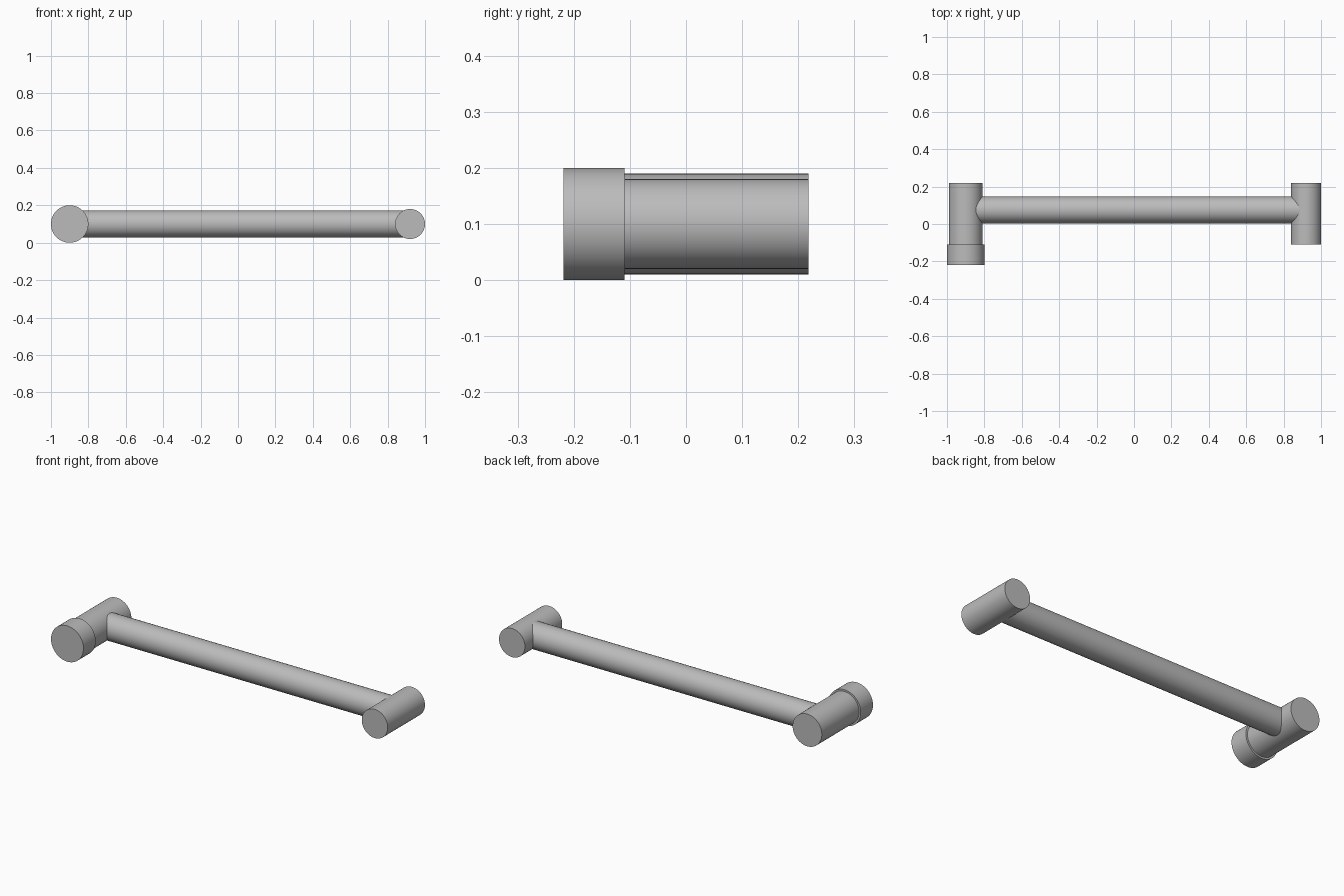
import bpy
from math import radians
from mathutils import Vector

cube = bpy.data.objects.get("Cube")
if cube:
    bpy.data.objects.remove(cube, do_unlink=True)

# Single grey finish
grey = bpy.data.materials.new("grey_metal")
grey.use_nodes = True
colour = (0.5, 0.5, 0.5, 1)
grey.diffuse_color = colour
grey.node_tree.nodes["Principled BSDF"].inputs["Base Color"].default_value = colour


def rod(name, start, end, radius):
    """Smooth capped cylinder between two points."""
    a, b = Vector(start), Vector(end)
    axis = b - a
    bpy.ops.mesh.primitive_cylinder_add(
        vertices=48, radius=radius, depth=axis.length, location=(a + b) / 2)
    obj = bpy.context.object
    obj.name = name
    obj.rotation_euler = axis.to_track_quat("Z", "Y").to_euler()
    obj.data.materials.append(grey)
    bpy.ops.object.shade_smooth_by_angle(angle=radians(30))
    return obj


MID = 0.1
RIGHT, LEFT = -0.9, 0.92
FRONT, STEP, BACK = -0.218, -0.11, 0.218

# End posts, the right one with a wider front collar
rod("right_post", (RIGHT, STEP - 0.02, MID), (RIGHT, BACK, MID), 0.09)
rod("right_collar", (RIGHT, FRONT, MID), (RIGHT, STEP, MID), 0.1)
rod("left_post", (LEFT, STEP, MID), (LEFT, BACK, MID), 0.08)

# Bar joining the posts
rod("cross_bar", (RIGHT, 0.075, MID), (LEFT, 0.075, MID), 0.072)
